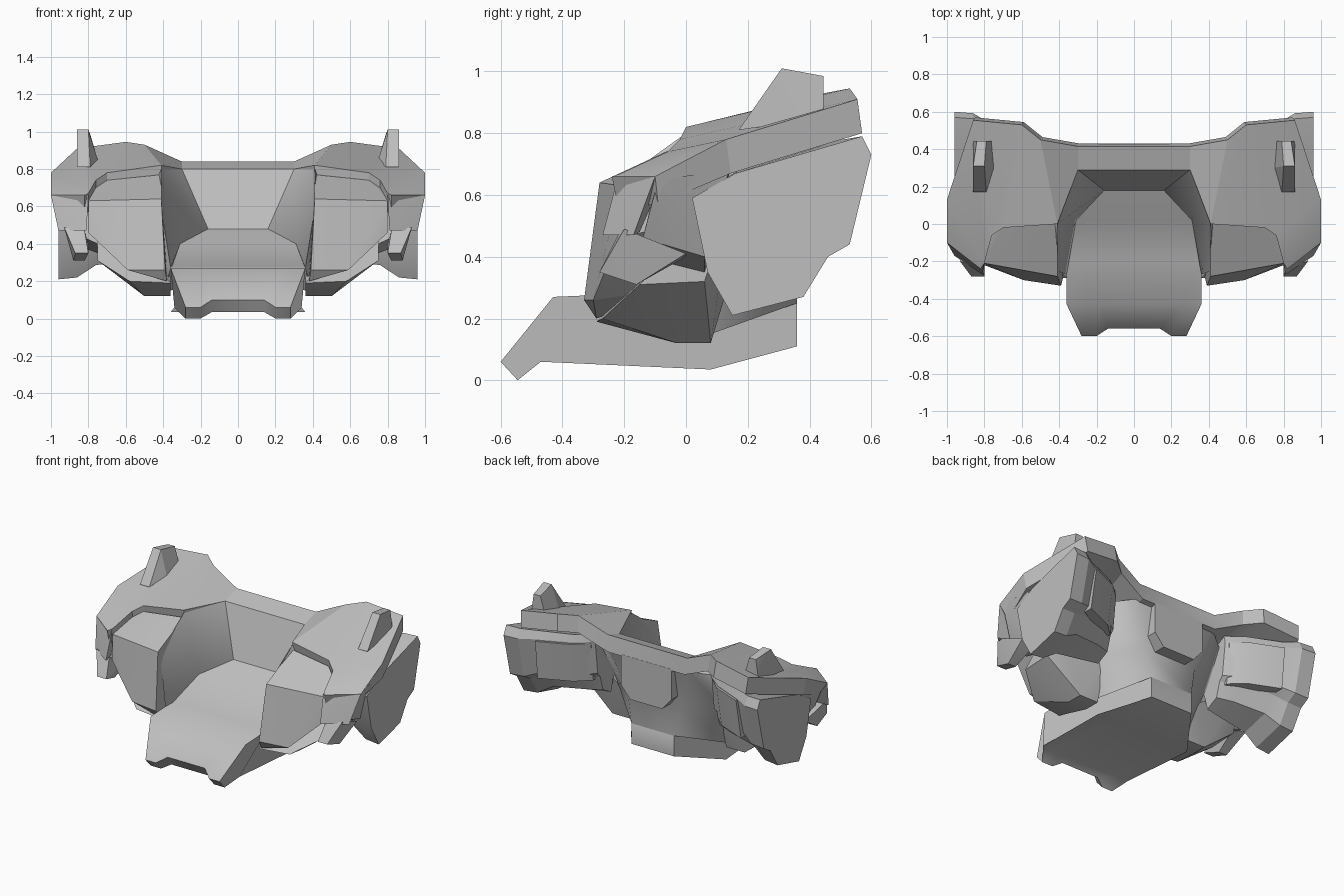
import bpy
import bmesh
from math import radians
from mathutils import Vector

default_cube = bpy.data.objects.get("Cube")
if default_cube:
    bpy.data.objects.remove(default_cube, do_unlink=True)

# One plain grey for the whole model
grey = bpy.data.materials.new("plain grey")
grey.use_nodes = True
grey.diffuse_color = (.52, .52, .52, 1)
grey.node_tree.nodes["Principled BSDF"].inputs["Base Color"].default_value = grey.diffuse_color


def finish(name, mesh_builder, mirrored, smooth_angle):
    """Turn a bmesh into a named, shaded object, optionally mirrored across x."""
    bmesh.ops.recalc_face_normals(mesh_builder, faces=mesh_builder.faces)
    mesh = bpy.data.meshes.new(name)
    mesh_builder.to_mesh(mesh)
    mesh_builder.free()
    mesh.materials.append(grey)
    part = bpy.data.objects.new(name, mesh)
    bpy.context.collection.objects.link(part)
    bpy.ops.object.select_all(action='DESELECT')
    part.select_set(True)
    bpy.context.view_layer.objects.active = part
    bpy.ops.object.shade_smooth_by_angle(angle=radians(smooth_angle))
    if mirrored:
        modifier = part.modifiers.new("both sides", 'MIRROR')
        modifier.use_mirror_merge = False


def hull(name, points, mirrored=True):
    """Faceted block wrapped around a few corner points."""
    builder = bmesh.new()
    for point in points:
        builder.verts.new(point)
    bmesh.ops.convex_hull(builder, input=builder.verts)
    loose = [v for v in builder.verts if not v.link_faces]
    bmesh.ops.delete(builder, geom=loose, context='VERTS')
    bmesh.ops.dissolve_limit(builder, angle_limit=radians(4),
                             verts=builder.verts, edges=builder.edges)
    finish(name, builder, mirrored, 20)


def loft(name, sections, mirrored=False, smooth_angle=20):
    """Solid skinned through closed cross-sections of equal length."""
    builder = bmesh.new()
    rings = [[builder.verts.new(point) for point in section] for section in sections]
    for ring, following in zip(rings, rings[1:]):
        for i in range(len(ring)):
            builder.faces.new((ring[i - 1], ring[i], following[i], following[i - 1]))
    builder.faces.new(rings[0])
    builder.faces.new(rings[-1])
    finish(name, builder, mirrored, smooth_angle)


def both_sides(sections):
    """Put the mirror image of the left-hand sections in front of them."""
    flipped = [[(-x, y, z) for x, y, z in section] for section in reversed(sections)]
    return flipped + sections


# Sloping upper deck: front edge and rear edge pairs, from the middle outwards
deck_edges = [
    ((.3, .29, .8), (.3, .415, .84)),
    ((.41, 0, .82), (.5, .45, .93)),
    ((.7, -.02, .78), (.6, .53, .945)),
    ((.76, -.06, .74), (.86, .555, .91)),
    ((.8, -.21, .67), (1, .13, .78)),
    ((.82, -.24, .66), (1, -.1, .66)),
]
drop_front = Vector((0, .02, -.1))
drop_rear = Vector((-.01, .015, -.11))
deck = []
for front, rear in deck_edges:
    deck.append([front, rear, Vector(rear) + drop_rear, Vector(front) + drop_front])
deck[-1][2] = (.94, -.09, .57)
loft("upper_deck", both_sides(deck))

# Flap folding down at the front outer corner, and the hollow wall behind it
hull("corner_flap", [
    (.8, -.22, .66), (.81, -.27, .47), (1, -.1, .66), (.96, -.17, .47),
    (.83, -.08, .64), (.83, -.15, .48),
])
hull("hollow_wall", [
    (.98, -.09, .65), (.97, .14, .68), (.88, .06, .4), (.88, -.14, .46),
    (.75, -.1, .62), (.75, .14, .66), (.75, .06, .35), (.75, -.14, .4),
])

# Bowl wall: rim, floor edge, foot, waist and rear top of each section
loft("bowl_wall", both_sides([
    [(.3, .29, .8), (.16, .18, .48), (.16, .36, .25), (.2, .345, .45), (.3, .4, .74)],
    [(.41, 0, .8), (.31, .02, .4), (.36, .08, .15), (.42, .15, .4), (.5, .25, .7)],
    [(.415, -.25, .62), (.36, -.27, .27), (.38, -.2, .2), (.45, -.15, .3), (.5, -.1, .5)],
]), smooth_angle=50)

# Keel with a notched front lip: the profile holds y, z and half width
profile = [
    (-.43, .27, .36), (-.2, .28, .36), (.02, .4, .33), (.18, .48, .16),
    (.36, .25, .16), (.36, .11, .16), (.08, .035, .36), (-.47, .06, .34),
]
keel = []
for fraction, lip, chin in [
    (.5, (-.56, .1, .28), (-.52, .035, .28)),
    (.72, (-.6, .06, .28), (-.545, 0, .28)),
    (1, (-.6, .06, .28), (-.545, 0, .28)),
]:
    keel.append([(width * fraction, y, z) for y, z, width in [lip, *profile, chin]])
loft("keel", both_sides(keel), smooth_angle=55)

# Faceted front pod and the block below it
hull("front_pod", [
    (.41, 0, .77), (.7, -.02, .74), (.76, -.06, .7), (.8, -.21, .63),
    (.41, -.28, .64), (.39, -.33, .26), (.59, -.3, .26), (.8, -.22, .46),
    (.8, -.05, .5), (.38, -.29, .2), (.4, .02, .35), (.6, 0, .3),
])
hull("lower_block", [
    (.36, -.29, .19), (.58, -.27, .2), (.36, -.03, .12), (.5, -.03, .12),
    (.36, .08, .12), (.5, .08, .12), (.75, -.15, .31), (.75, .06, .32),
    (.37, .15, .35), (.75, .15, .6),
])

# Small vent between the front pod and the hip pod
hull("side_vent", [
    (.93, -.2, .49), (.82, -.22, .47), (.8, -.28, .35), (.87, -.28, .35),
    (.82, -.16, .31), (.88, -.16, .31), (.9, 0, .41), (.8, 0, .4),
])

# Hip pod: outer outline in y and z, shrinking towards the inner side
outline = [
    (.02, .59), (.16, .67), (.57, .79), (.6, .73), (.53, .44),
    (.46, .4), (.38, .27), (.15, .21), (.07, .35),
]
centre_y, centre_z = .2, .72
hip = []
for x, depth, height in [(.96, 1, 1), (.86, .98, .98), (.76, .83, .85),
                         (.55, .6, .8), (.44, .38, .78)]:
    hip.append([(x, centre_y + (y - centre_y) * depth, centre_z + (z - centre_z) * height)
                for y, z in outline])
loft("hip_pod", hip, mirrored=True)

# Folded panel wrapped round the rear inner side of the hip pod
panel = []
for x, y in [(.76, .545), (.55, .455), (.46, .37)]:
    for back in (0, .06):
        panel += [(x, y - back, .72), (x + .01, y - back - .04, .45)]
hull("hip_panel", panel)

# Upright fin on the deck
hull("deck_fin", [
    (.86, .17, .81), (.79, .17, .81), (.86, .31, 1.01), (.8, .31, 1.01),
    (.84, .445, .985), (.79, .445, .985), (.86, .445, .85), (.75, .445, .85),
    (.75, .3, .85),
])

# Chamfered pocket under the rear rim
pocket = []
for x, z in [(.19, .74), (.19, .53), (.12, .45)]:
    for side in (-x, x):
        for y in (.3, .43):
            pocket.append((side, y, z))
hull("rear_pocket", pocket, mirrored=False)
